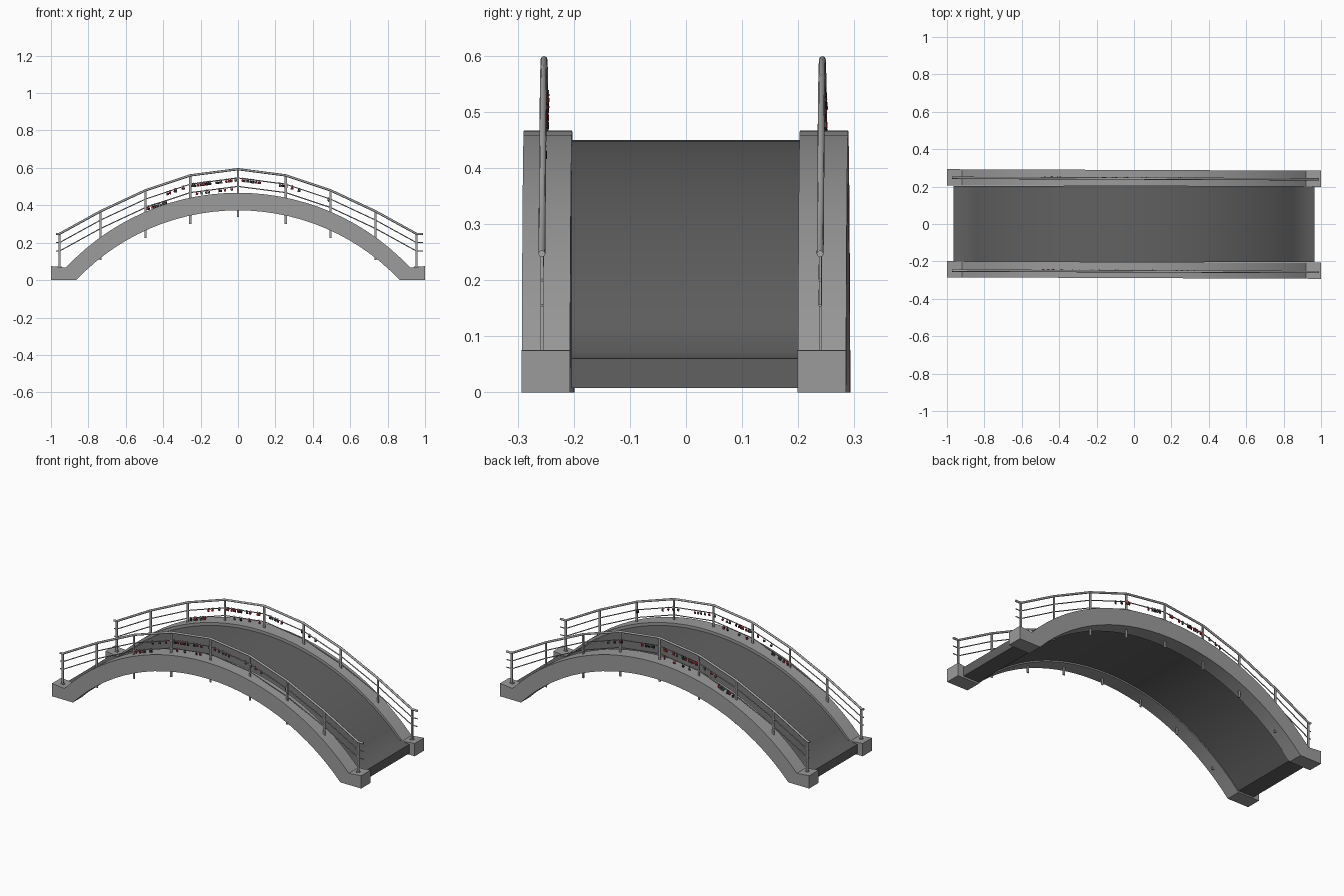
import bpy, bmesh, math, random
from mathutils import Vector

if "Cube" in bpy.data.objects:
    bpy.data.objects.remove(bpy.data.objects["Cube"], do_unlink=True)
random.seed(11)


def material(name, r, g, b):
    m = bpy.data.materials.new(name)
    m.use_nodes = True
    m.diffuse_color = (r, g, b, 1)
    m.node_tree.nodes["Principled BSDF"].inputs["Base Color"].default_value = (r, g, b, 1)
    return m


concrete = material("concrete grey", 0.33, 0.33, 0.33)
asphalt = material("asphalt dark grey", 0.12, 0.12, 0.12)
steel = material("railing steel", 0.38, 0.38, 0.38)
lock_paints = [material("lock black", 0.03, 0.03, 0.03),
               material("lock red", 0.5, 0.02, 0.03),
               material("lock grey", 0.12, 0.12, 0.13)]


def add_object(name, data, mat):
    data.materials.append(mat)
    ob = bpy.data.objects.new(name, data)
    bpy.context.collection.objects.link(ob)
    return ob


def mesh_from(name, bm):
    bmesh.ops.recalc_face_normals(bm, faces=bm.faces[:])
    me = bpy.data.meshes.new(name)
    bm.to_mesh(me)
    bm.free()
    return me


def smooth(ob):
    bpy.ops.object.select_all(action="DESELECT")
    ob.select_set(True)
    bpy.context.view_layer.objects.active = ob
    bpy.ops.object.shade_smooth_by_angle(angle=math.radians(40))


def arc(half, crown, radius, count=28):
    """Points along a shallow circular arch, from -half to half."""
    limit = math.asin(half / radius)
    angles = [limit * (2 * i / count - 1) for i in range(count + 1)]
    return [(radius * math.sin(a), crown - radius * (1 - math.cos(a))) for a in angles]


def arch_solid(name, top, bottom, y0, y1, skew, mat):
    """Closed band between two matching outlines, given depth in y."""
    bm = bmesh.new()
    rings = []
    for t, b in zip(top, bottom):
        corners = [(t, y0), (t, y1), (b, y1), (b, y0)]
        rings.append([bm.verts.new((p[0], y + skew * p[0], p[1])) for p, y in corners])
    for r, s in zip(rings, rings[1:]):
        for k in range(4):
            n = (k + 1) % 4
            bm.faces.new((r[k], r[n], s[n], s[k]))
    bm.faces.new(rings[0])
    bm.faces.new(rings[-1])
    ob = add_object(name, mesh_from(name, bm), mat)
    smooth(ob)


def add_box(bm, centre, size):
    verts = bmesh.ops.create_cube(bm, size=1)["verts"]
    for v in verts:
        v.co = Vector(c + a * s for c, a, s in zip(centre, v.co, size))


# Side beams with square feet
beam_top = [(-1, 0.075)] + arc(0.92, 0.467, 1.258) + [(1, 0.075)]
beam_bottom = [(-1, 0)] + arc(0.865, 0.373, 1.189) + [(1, 0)]
for side, label in ((-1, "front"), (1, "back")):
    inner, outer = side * 0.203, side * 0.289
    arch_solid(label + "_beam", beam_top, beam_bottom,
               min(inner, outer), max(inner, outer), -0.004, concrete)

# Walking deck, set just inside the beams
deck_top = [(-0.965, 0.06)] + arc(0.9, 0.45, 1.258) + [(0.965, 0.06)]
deck_bottom = [(-0.965, 0.008)] + arc(0.865, 0.381, 1.189) + [(0.965, 0.008)]
arch_solid("deck", deck_top, deck_bottom, -0.204, 0.204, 0, asphalt)

# Railing layout: post position, handrail height, post foot
half_posts = [(0.255, 0.56, 0.30), (0.495, 0.48, 0.225),
              (0.735, 0.368, 0.108), (0.955, 0.247, 0.06)]
posts = ([(-x, t, f) for x, t, f in reversed(half_posts)]
         + [(0, 0.593, 0.337)] + half_posts)
rail_line = [(-0.972, 0.247)] + [(x, t) for x, t, f in posts] + [(0.99, 0.247)]
RAIL_SKEW = -0.004


def rail_height(x):
    for (xa, za), (xb, zb) in zip(rail_line, rail_line[1:]):
        if xa <= x <= xb:
            return za + (zb - za) * (x - xa) / (xb - xa)


def rail(name, y, drop, radius):
    cu = bpy.data.curves.new(name, "CURVE")
    cu.dimensions = "3D"
    cu.bevel_depth = radius
    cu.bevel_resolution = 2
    cu.use_fill_caps = True
    sp = cu.splines.new("POLY")
    sp.points.add(len(rail_line) - 1)
    for p, (x, z) in zip(sp.points, rail_line):
        p.co = (x, y + RAIL_SKEW * x, z - drop, 1)
    add_object(name, cu, steel)


# Padlock shape: a body with a hoop over the wire
def lock_mesh(paint):
    bm = bmesh.new()
    add_box(bm, (0, 0, -0.012), (0.012, 0.006, 0.012))
    bmesh.ops.bevel(bm, geom=bm.edges[:], offset=0.001, segments=1, affect="EDGES")
    for x in (-0.004, 0.004):
        add_box(bm, (x, 0, -0.002), (0.0015, 0.0015, 0.01))
    add_box(bm, (0, 0, 0.0035), (0.0095, 0.0015, 0.0015))
    me = mesh_from("padlock", bm)
    me.materials.append(paint)
    return me


lock_meshes = [lock_mesh(p) for p in lock_paints]

# Stretches of railing that carry locks: start, end, how many, wire drop
clusters = [(-0.49, -0.37, 6, 0.092), (-0.39, -0.27, 3, 0.047),
            (-0.25, -0.14, 8, 0.047), (-0.13, -0.01, 4, 0.047),
            (-0.23, -0.03, 4, 0.092), (0.02, 0.12, 5, 0.047),
            (0.22, 0.34, 4, 0.047)]

for side, label in ((-1, "front"), (1, "back")):
    y = side * 0.248 - 0.005
    # Handrail and two wires
    rail(label + "_handrail", y, 0, 0.0062)
    rail(label + "_upper_wire", y, 0.047, 0.0028)
    rail(label + "_lower_wire", y, 0.092, 0.0028)

    # Flat posts running through the beam, with foot plates at the ends
    bm = bmesh.new()
    for x, top, foot in posts:
        add_box(bm, (x, y + RAIL_SKEW * x, (top + foot) / 2), (0.012, 0.005, top - foot))
    for x in (-0.955, 0.955):
        add_box(bm, (x, y + RAIL_SKEW * x, 0.072), (0.02, 0.014, 0.005))
    add_object(label + "_posts", mesh_from(label + "_posts", bm), steel)

    # Padlocks, spread evenly with a little jitter, in mixed colours
    spots = clusters + ([(0.47, 0.5, 2, 0.047)] if side < 0 else [])
    for start, end, count, drop in spots:
        step = (end - start) / count
        for i in range(count):
            x = start + step * (i + random.uniform(0.1, 0.9))
            me = random.choices(lock_meshes, weights=(4, 4, 3))[0]
            ob = bpy.data.objects.new(label + "_padlock", me)
            ob.location = (x, y + RAIL_SKEW * x + 0.004, rail_height(x) - drop)
            ob.rotation_euler = (0, random.uniform(-0.3, 0.3), random.uniform(-0.5, 0.5))
            bpy.context.collection.objects.link(ob)
